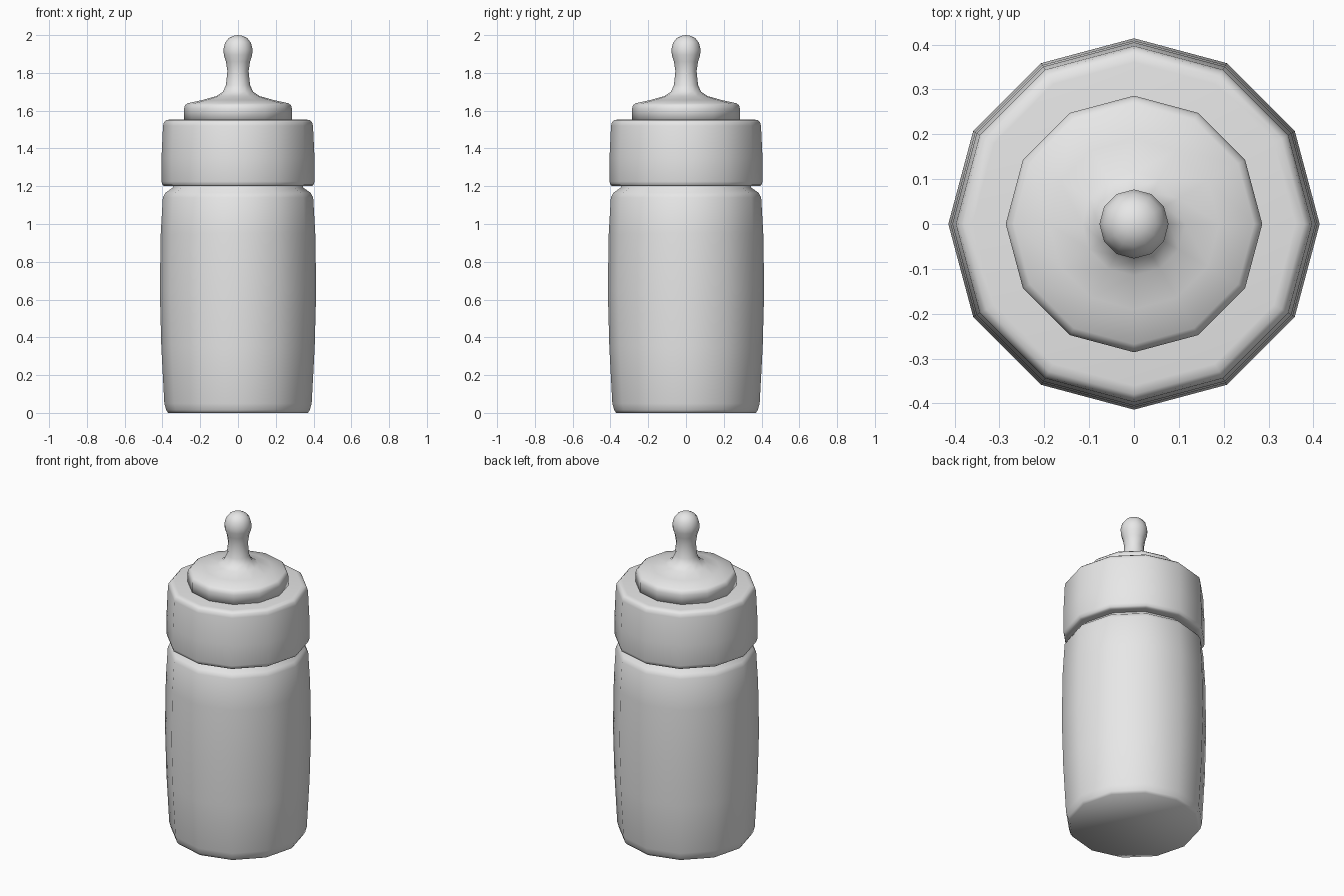
import bpy
import bmesh
from math import cos, sin, tau

SIDES = 12

cube = bpy.data.objects.get("Cube")
if cube:
    bpy.data.objects.remove(cube, do_unlink=True)

grey = bpy.data.materials.new("plain_grey")
grey.use_nodes = True
grey.diffuse_color = (0.8, 0.8, 0.8, 1)
grey.node_tree.nodes["Principled BSDF"].inputs["Base Color"].default_value = (0.8, 0.8, 0.8, 1)


def lathe(name, profile):
    """Turn (radius, height) points, bottom to top, into a closed smooth solid."""
    bm = bmesh.new()
    rings = []
    for r, z in profile:
        if r == 0:
            rings.append([bm.verts.new((0, 0, z))] * SIDES)
        else:
            rings.append([bm.verts.new((r * cos(tau * i / SIDES), r * sin(tau * i / SIDES), z))
                          for i in range(SIDES)])
    for low, high in zip(rings, rings[1:]):
        for i in range(SIDES):
            j = (i + 1) % SIDES
            corners = dict.fromkeys((low[i], low[j], high[j], high[i]))
            bm.faces.new(list(corners))
    # flat end caps where the profile does not reach the axis
    if profile[0][0] > 0:
        bm.faces.new(rings[0][::-1])
    if profile[-1][0] > 0:
        bm.faces.new(rings[-1])
    bmesh.ops.recalc_face_normals(bm, faces=bm.faces)
    for face in bm.faces:
        face.smooth = True
    mesh = bpy.data.meshes.new(name)
    bm.to_mesh(mesh)
    bm.free()
    mesh.materials.append(grey)
    obj = bpy.data.objects.new(name, mesh)
    bpy.context.collection.objects.link(obj)
    return obj


# Bulging bottle with a rounded shoulder and a neck hidden by the collar
lathe("bottle_body", [
    (0.37, 0), (0.38, 0.015), (0.39, 0.05), (0.406, 0.35), (0.414, 0.65),
    (0.409, 0.95), (0.398, 1.14), (0.385, 1.165), (0.345, 1.193), (0.33, 1.25),
])

# Screw collar with softened rims
lathe("screw_collar", [
    (0.37, 1.2), (0.39, 1.2), (0.4, 1.207), (0.405, 1.225), (0.405, 1.35),
    (0.397, 1.52), (0.392, 1.54), (0.38, 1.55), (0.36, 1.553),
])

# Teat: flange, dome, narrow stem and rounded tip
lathe("teat", [
    (0.286, 1.54), (0.286, 1.61), (0.281, 1.628), (0.268, 1.639), (0.19, 1.656),
    (0.115, 1.677), (0.08, 1.7), (0.064, 1.735), (0.056, 1.81), (0.064, 1.86),
    (0.075, 1.895), (0.077, 1.925), (0.068, 1.96), (0.05, 1.983), (0.026, 1.996), (0, 2),
])
